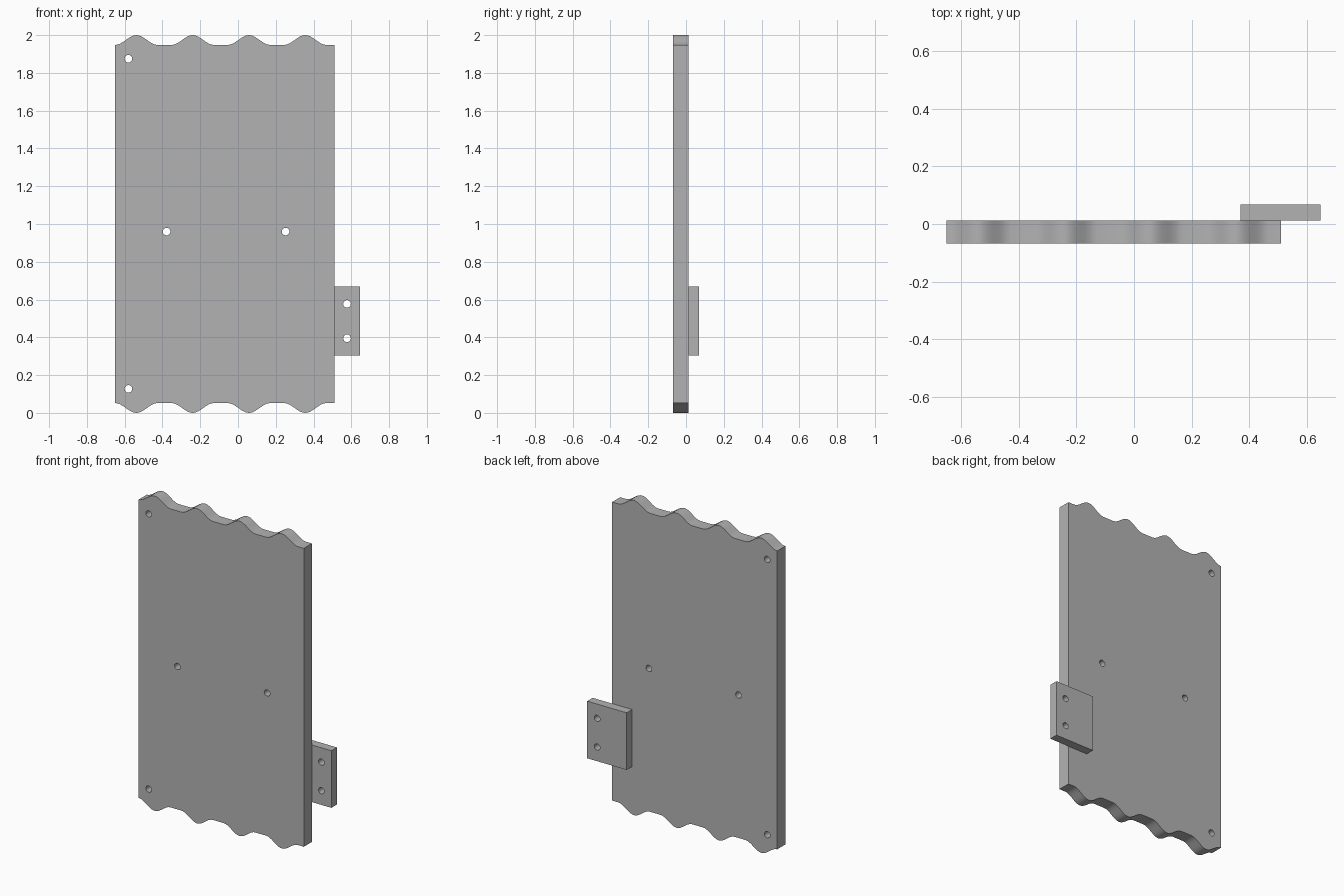
import bpy, bmesh, math

if "Cube" in bpy.data.objects:
    bpy.data.objects.remove(bpy.data.objects["Cube"])

grey = bpy.data.materials.new("plain grey")
grey.use_nodes = True
colour = (0.45, 0.45, 0.45, 1)
grey.diffuse_color = colour
grey.node_tree.nodes["Principled BSDF"].inputs["Base Color"].default_value = colour


def slab(name, outline, front, back):
    """Extrude an x-z outline from front to back along y."""
    bm = bmesh.new()
    face = bm.faces.new([bm.verts.new((x, front, z)) for x, z in outline])
    moved = bmesh.ops.extrude_face_region(bm, geom=[face])["geom"]
    verts = [v for v in moved if isinstance(v, bmesh.types.BMVert)]
    bmesh.ops.translate(bm, vec=(0, back - front, 0), verts=verts)
    bmesh.ops.recalc_face_normals(bm, faces=bm.faces[:])
    mesh = bpy.data.meshes.new(name)
    bm.to_mesh(mesh)
    bm.free()
    obj = bpy.data.objects.new(name, mesh)
    bpy.context.collection.objects.link(obj)
    mesh.materials.append(grey)
    return obj


def circle(cx, cz, r=0.02, n=32):
    return [(cx + r * math.cos(math.tau * i / n), cz + r * math.sin(math.tau * i / n))
            for i in range(n)]


def finish(obj, holes):
    """Drill round holes through the slab, then smooth the curved walls."""
    bpy.context.view_layer.objects.active = obj
    for x, z in holes:
        cutter = slab("hole_cutter", circle(x, z), -0.2, 0.2)
        cutter.hide_render = True
        mod = obj.modifiers.new("hole", 'BOOLEAN')
        mod.operation, mod.solver, mod.object = 'DIFFERENCE', 'EXACT', cutter
        bpy.ops.object.modifier_apply(modifier=mod.name)
        bpy.data.objects.remove(cutter)
    bpy.ops.object.select_all(action='DESELECT')
    obj.select_set(True)
    bpy.ops.object.shade_smooth_by_angle(angle=math.radians(30))


# Panel with four rounded waves along the top, mirrored along the bottom
left, right, base, height = -0.65, 0.51, 1.948, 0.052
half, pitch, steps = 0.112, 0.298, 16
top = []
for wave in range(4):
    centre = left + half + wave * pitch
    for i in range(steps + 1):
        t = 2 * i / steps - 1
        top.append((centre + half * t, base + height * (1 + math.cos(math.pi * t)) / 2))
top.append((right, base))
bottom = [(x, 2 - z) for x, z in reversed(top)]
panel = slab("wavy_panel", top + bottom, -0.068, 0.013)
finish(panel, [(-0.58, 1.875), (-0.58, 0.127), (-0.378, 0.96), (0.252, 0.96)])

# Small mounting plate behind the panel's edge
x0, x1, z0, z1 = 0.37, 0.647, 0.305, 0.668
plate = slab("mounting_plate", [(x0, z0), (x1, z0), (x1, z1), (x0, z1)], 0.013, 0.068)
finish(plate, [(0.577, 0.577), (0.577, 0.395)])
